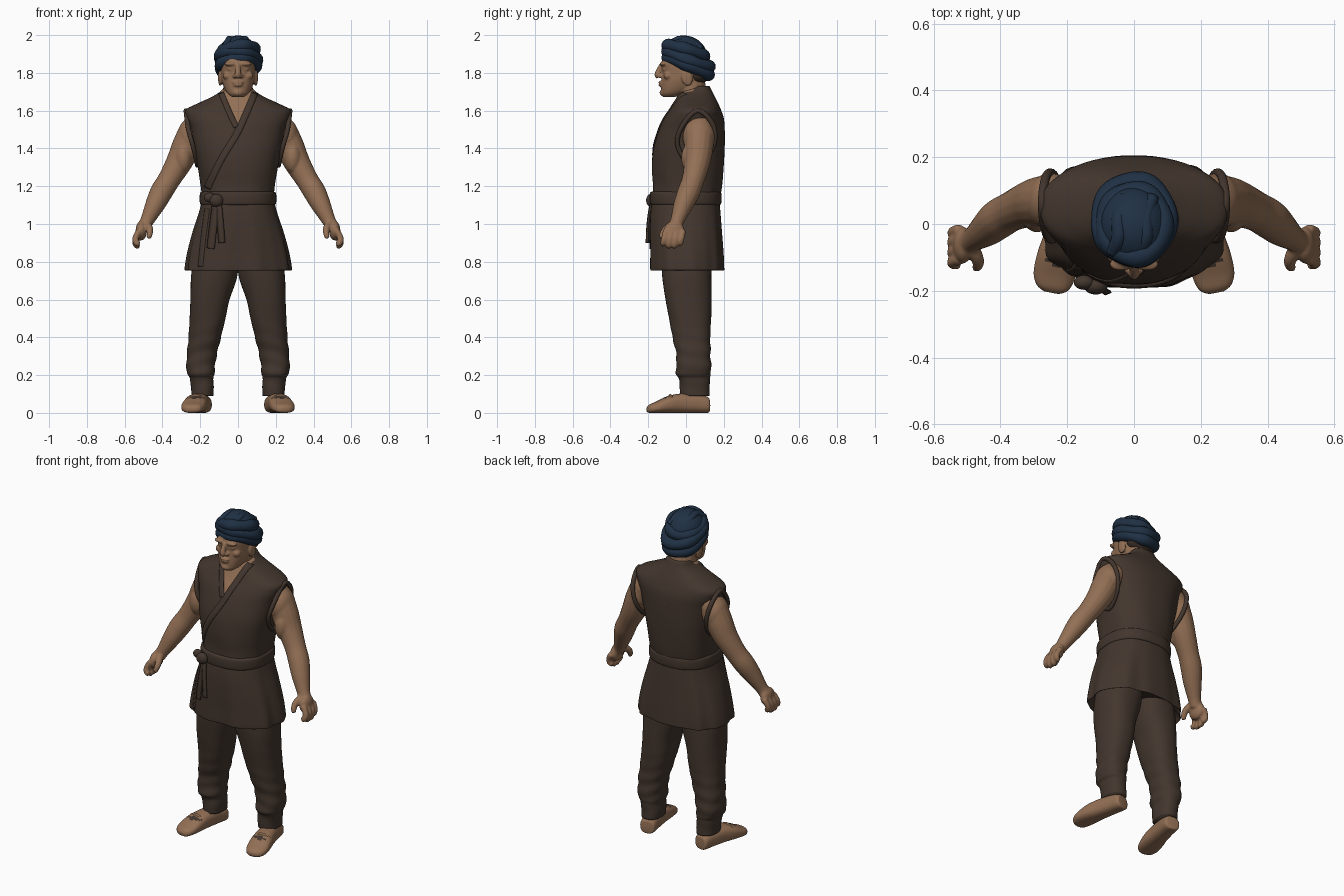
import bpy, bmesh
from math import sin, cos, tau, copysign, radians, exp
from mathutils import Vector, Matrix
from mathutils.bvhtree import BVHTree

cube = bpy.data.objects.get("Cube")
if cube:
    bpy.data.objects.remove(cube)


def material(name, *rgb):
    m = bpy.data.materials.new(name)
    m.use_nodes = True
    m.diffuse_color = (*rgb, 1)
    bsdf = m.node_tree.nodes["Principled BSDF"]
    bsdf.inputs["Base Color"].default_value = (*rgb, 1)
    bsdf.inputs["Roughness"].default_value = 0.9
    return m


SKIN = material("warm skin", .29, .16, .09)
CLOTH = material("brown cloth", .056, .037, .027)
WRAP = material("navy wrap", .014, .03, .058)
HAIR = material("dark hair", .045, .028, .02)


def spline(keys, steps, closed=False):
    """Catmull-Rom samples through rows of numbers."""
    k, n = [Vector(r) for r in keys], len(keys)
    pick = (lambda i: k[i % n]) if closed else (lambda i: k[max(0, min(n - 1, i))])
    out = []
    for i in range(n if closed else n - 1):
        a, b, c, d = (pick(i + j) for j in (-1, 0, 1, 2))
        for s in range(steps):
            t = s / steps
            out.append(b + (c - a) * (t / 2) + (a * 2 - b * 5 + c * 4 - d) * (t * t / 2)
                       + (b * 3 - a - c * 3 + d) * (t ** 3 / 2))
    return out if closed else out + [k[-1]]


def skin_rings(bm, rings, closed=False):
    """Bridge rings of points with quads and cap open ends."""
    loops = [[bm.verts.new(p) for p in r] for r in rings]
    pairs = list(zip(loops, loops[1:])) + ([(loops[-1], loops[0])] if closed else [])
    for a, b in pairs:
        for i in range(len(a)):
            j = (i + 1) % len(a)
            bm.faces.new((a[i], a[j], b[j], b[i]))
    if not closed:
        bm.faces.new(loops[0][::-1])
        bm.faces.new(loops[-1])


def loft(bm, keys, power=2.3, n=48, steps=6, fold=None):
    """Rows are (z, x min, x max, y min, y max) of rounded sections."""
    rings = []
    for z, x0, x1, y0, y1 in spline(keys, steps):
        ring = []
        for i in range(n):
            a = tau * i / n
            s = 1 + (fold(a, z) if fold else 0)
            cx, cy = (copysign(abs(f) ** (2 / power), f) * s for f in (cos(a), sin(a)))
            ring.append(((x0 + x1 + (x1 - x0) * cx) / 2, (y0 + y1 + (y1 - y0) * cy) / 2, z))
        rings.append(ring)
    skin_rings(bm, rings)


def tube(bm, keys, up=(0, 1, 0), closed=False, steps=5, n=16):
    """Rows are (x, y, z, radius)."""
    pts = spline(keys, steps, closed)
    rings = []
    for i, p in enumerate(pts):
        nxt = pts[(i + 1) % len(pts)] if closed else pts[min(i + 1, len(pts) - 1)]
        prv = pts[i - 1] if closed else pts[max(i - 1, 0)]
        t = (nxt - prv).xyz.normalized()
        u = t.cross(Vector(up)).normalized()
        v = t.cross(u)
        rings.append([p.xyz + (u * cos(tau * j / n) + v * sin(tau * j / n)) * p.w for j in range(n)])
    skin_rings(bm, rings, closed)


def blob(bm, centre, size, tilt=0):
    m = Matrix.Translation(centre) @ Matrix.Rotation(radians(tilt), 4, "X") @ Matrix.Diagonal((*size, 1))
    bmesh.ops.create_uvsphere(bm, u_segments=28, v_segments=18, radius=1, matrix=m)


def finish(name, bm, mats, voxel=0, mirror=False, thick=0):
    bmesh.ops.recalc_face_normals(bm, faces=bm.faces)
    me = bpy.data.meshes.new(name)
    bm.to_mesh(me)
    bm.free()
    for m in mats:
        me.materials.append(m)
    me.shade_smooth()
    ob = bpy.data.objects.new(name, me)
    bpy.context.scene.collection.objects.link(ob)
    if voxel:
        r = ob.modifiers.new("blend", "REMESH")
        r.mode, r.voxel_size, r.use_smooth_shade = "VOXEL", voxel, True
        s = ob.modifiers.new("soften", "SMOOTH")
        s.factor, s.iterations = .5, 4
    if thick:
        ob.modifiers.new("thickness", "SOLIDIFY").thickness = thick
    if mirror:
        ob.modifiers.new("mirror", "MIRROR")
    return ob


def ribbon(name, tree, path, width, lift=.006):
    """Cloth band laid on a garment; path rows are (x, z)."""
    bm = bmesh.new()
    pts = spline(path, 10)
    rows = []
    for i, p in enumerate(pts):
        d = pts[min(i + 1, len(pts) - 1)] - pts[max(i - 1, 0)]
        side = Vector((-d.y, d.x)).normalized() * width
        row = []
        for f in (-.5, -.25, 0, .25, .5):
            q = p + side * f
            hit = tree.ray_cast(Vector((q.x, -1, q.y)), Vector((0, 1, 0)))[0]
            y = hit.y if hit else 0
            row.append(bm.verts.new((q.x, y - lift * (1.3 - abs(f)), q.y)))
        rows.append(row)
    for a, b in zip(rows, rows[1:]):
        for i in range(4):
            bm.faces.new((a[i], a[i + 1], b[i + 1], b[i]))
    finish(name, bm, [CLOTH], thick=.009)


# Wrapped jacket, with the open neckline cut in
bm = bmesh.new()
chest = [(1.12, .187, -.18, .175), (1.2, .196, -.175, .19), (1.3, .212, -.18, .2),
         (1.4, .232, -.172, .205), (1.5, .25, -.142, .205), (1.56, .272, -.115, .2),
         (1.605, .276, -.085, .185), (1.64, .21, -.065, .17), (1.67, .145, -.05, .155),
         (1.7, .095, -.035, .14), (1.73, .07, .03, .125)]
loft(bm, [(z, -w, w, a, b) for z, w, a, b in chest], 2.35, 72,
     fold=lambda a, z: .012 * sin(7 * a + 14 * z) * max(0, 1.45 - z) * 3)
for s in (-1, 1):
    bmesh.ops.bisect_plane(bm, geom=bm.verts[:] + bm.edges[:] + bm.faces[:],
                           plane_co=(0, 0, 1.5), plane_no=(s, 0, -.45))
for f in bm.faces:
    c = f.calc_center_median()
    f.material_index = int(c.y < .04 and abs(c.x) < (c.z - 1.5) * .45)
body = BVHTree.FromBMesh(bm)
finish("jacket", bm, [CLOTH, SKIN])
ribbon("left_lapel", body, [(.09, 1.695), (.045, 1.59), (-.005, 1.48), (-.09, 1.34), (-.165, 1.19)], .035)
ribbon("right_lapel", body, [(-.09, 1.695), (-.045, 1.59), (-.01, 1.515)], .03)

# Armhole edging
bm = bmesh.new()
tube(bm, [(.275, .06, 1.6, .013), (.262, -.03, 1.5, .013), (.235, -.04, 1.4, .012),
          (.215, .04, 1.31, .012), (.235, .14, 1.4, .012), (.262, .145, 1.52, .013)],
     up=(1, 0, 0), closed=True)
finish("armhole_edging", bm, [CLOTH], mirror=True)

# Jacket skirt, flared with soft folds
bm = bmesh.new()
skirt = [(.8, .24, -.15, .16), (.775, .265, -.18, .185), (.755, .276, -.187, .198),
         (.77, .28, -.19, .2), (.85, .267, -.19, .197), (.95, .242, -.192, .19),
         (1.05, .21, -.19, .183), (1.14, .186, -.178, .175)]
loft(bm, [(z, -w, w, a, b) for z, w, a, b in skirt], 2.4, 96,
     fold=lambda a, z: .05 * (1.14 - z) * (sin(9 * a) + .6 * sin(14 * a + 1)))
lower = BVHTree.FromBMesh(bm)
finish("jacket_skirt", bm, [CLOTH])
ribbon("skirt_overlap", lower, [(-.165, 1.08), (-.185, .92), (-.2, .775)], .025, .004)

# Belt with knot and hanging ends
bm = bmesh.new()
belt = [(1.1, .19, .18), (1.108, .201, .19), (1.14, .203, .193), (1.165, .2, .19), (1.172, .188, .18)]
loft(bm, [(z, -w, w, -d, d - .004) for z, w, d in belt], 2.35, 64)
blob(bm, (-.115, -.185, 1.125), (.036, .026, .034))
blob(bm, (-.15, -.175, 1.14), (.03, .022, .026))
finish("belt", bm, [CLOTH])
ribbon("belt_end_long", lower, [(-.115, 1.12), (-.13, 1.0), (-.145, .87)], .042, .018)
ribbon("belt_end_short", lower, [(-.105, 1.12), (-.095, 1.02), (-.085, .9)], .036, .02)


# Baggy trousers gathered at the ankles
def wrinkle(a, z):
    low = exp(-((z - .28) / .14) ** 2)
    return .035 * low * sin(75 * z + 2 * sin(a + 1)) + .012 * sin(3 * a + 16 * z)


bm = bmesh.new()
loft(bm, [(.09, .13, .245, -.03, .125), (.15, .128, .25, -.035, .125), (.185, .13, .255, -.04, .125),
          (.215, .125, .272, -.055, .132), (.3, .115, .272, -.05, .13), (.4, .09, .262, -.07, .13),
          (.5, .065, .255, -.09, .133), (.6, .045, .252, -.11, .134), (.72, .006, .25, -.125, .135),
          (.85, -.01, .23, -.13, .14)], 2.3, fold=wrinkle)
finish("trouser_legs", bm, [CLOTH], mirror=True)

# Soft shoes, lofted heel to toe and turned outward
bm = bmesh.new()
loft(bm, [(-.125, -.025, .025, .01, .06), (-.115, -.045, .045, 0, .085), (-.05, -.05, .05, 0, .1),
          (.03, -.054, .056, 0, .102), (.1, -.06, .066, 0, .088), (.16, -.058, .066, 0, .06),
          (.195, -.045, .05, 0, .045), (.21, -.02, .025, .006, .03)], 2.5)
blob(bm, (.004, .05, .085), (.06, .05, .014))
turn = Matrix.Translation((.205, 0, 0)) @ Matrix.Rotation(radians(11), 4, "Z") @ Matrix.Rotation(radians(90), 4, "X")
bmesh.ops.transform(bm, matrix=turn, verts=bm.verts)
for f in bm.faces:
    c = f.calc_center_median()
    f.material_index = int(c.z > .076 and -.14 < c.y < -.1)
finish("shoes", bm, [SKIN, CLOTH], mirror=True)

# Bare arms and half-curled hands
bm = bmesh.new()
tube(bm, [(.17, .065, 1.53, .07), (.225, .07, 1.5, .078), (.268, .068, 1.42, .078),
          (.31, .06, 1.33, .07), (.365, .038, 1.235, .06), (.405, .015, 1.17, .06),
          (.44, -.015, 1.1, .052), (.48, -.045, 1.02, .037), (.5, -.055, .985, .036)])
blob(bm, (.25, .068, 1.46), (.072, .085, .1))
blob(bm, (.29, .025, 1.35), (.045, .05, .08))
blob(bm, (.512, -.063, .965), (.03, .055, .052))
for i in range(4):
    y = -.015 - .03 * i
    r = .017 - .001 * (i == 0)
    drop = .012 * (i in (1, 2))
    tube(bm, [(.522, y, .965, r), (.541, y - .008, .93, r), (.54, y - .014, .903 - drop, r),
              (.522, y - .018, .893 - drop, r * .85)])
tube(bm, [(.485, -.07, 1.0, .022), (.468, -.105, .975, .019), (.468, -.125, .945, .016), (.475, -.132, .925, .012)])
finish("arms", bm, [SKIN], voxel=.006, mirror=True)

# Head, face and neck blended into one form
bm = bmesh.new()
skull = [(1.672, .03, -.12, -.06), (1.69, .055, -.13, -.01), (1.72, .073, -.132, .05),
         (1.76, .086, -.13, .09), (1.8, .09, -.127, .105), (1.85, .092, -.132, .11), (1.9, .088, -.115, .1)]
loft(bm, [(z, -w, w, a, b) for z, w, a, b in skull], 2.3)
tube(bm, [(0, .06, 1.58, .088), (0, .035, 1.68, .08), (0, .02, 1.78, .075)])
tube(bm, [(0, -.128, 1.845, .012), (0, -.143, 1.815, .014), (0, -.15, 1.79, .017), (0, -.143, 1.778, .014)], up=(1, 0, 0))
blob(bm, (0, -.118, 1.695), (.03, .022, .02))
for z, w in ((1.75, .03), (1.735, .026)):
    blob(bm, (0, -.13, z), (w, .016, .008))
for s in (-1, 1):
    blob(bm, (s * .018, -.136, 1.783), (.012, .014, .011))
    blob(bm, (s * .038, -.12, 1.848), (.036, .02, .012))
    blob(bm, (s * .037, -.112, 1.82), (.02, .013, .009))
    blob(bm, (s * .055, -.095, 1.785), (.026, .024, .022))
    blob(bm, (s * .094, .005, 1.775), (.012, .03, .045), 12)
finish("head", bm, [SKIN], voxel=.005)

# Cropped hair showing at the nape
bm = bmesh.new()
blob(bm, (0, .06, 1.79), (.09, .062, .052))
finish("hair", bm, [HAIR])

# Head wrap: dome, tilted rolls and folds across the crown
bm = bmesh.new()
blob(bm, (0, -.005, 1.893), (.106, .118, .104), -14)
for cy, cz, rx, ry, r, slope, skew in ((.012, 1.835, .093, .108, .033, .42, .05), (.014, 1.875, .099, .112, .032, .36, -.08),
                                       (0, 1.915, .085, .096, .033, .3, .12)):
    ring = [tau * i / 24 for i in range(24)]
    tube(bm, [(rx * cos(a), cy + ry * sin(a), cz - slope * ry * sin(a) + skew * rx * cos(a),
               r + .003 * sin(5 * a + cz)) for a in ring], up=(0, 0, 1), closed=True, steps=3)
for x in (-.045, .035):
    tube(bm, [(x - .02, -.085, 1.94, .02), (x, -.04, 1.973, .022), (x, .02, 1.965, .022), (x + .02, .08, 1.925, .02)], up=(1, 0, 0))
finish("head_wrap", bm, [WRAP])
